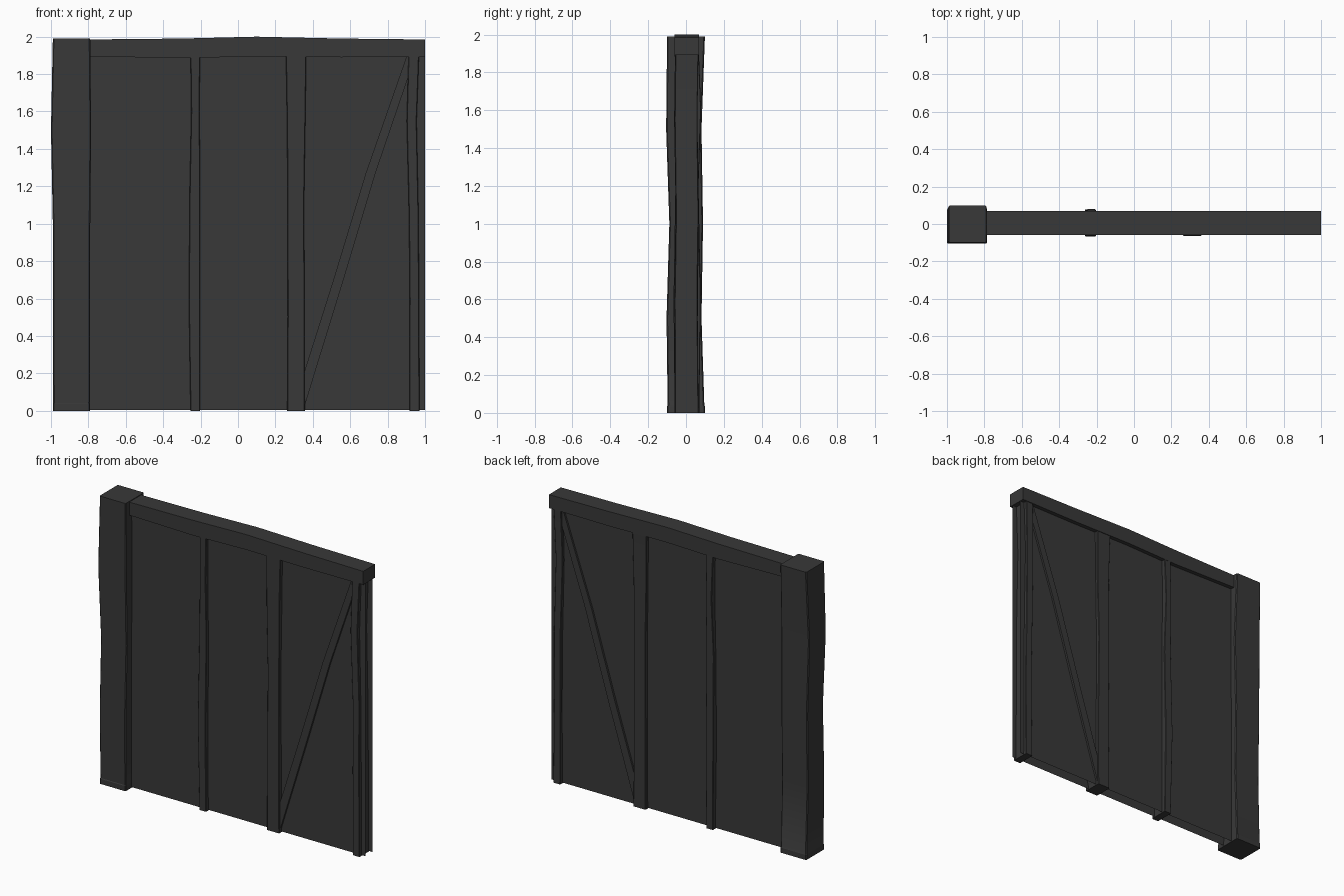
import bpy, bmesh, math

dark = bpy.data.materials.new("dark_wood")
dark.diffuse_color = (0.04, 0.04, 0.04, 1.0)


def finish(name, bm):
    """Turn a bmesh into a dark, smooth-shaded object with crisp edges."""
    mesh = bpy.data.meshes.new(name)
    bm.to_mesh(mesh)
    bm.free()
    mesh.materials.append(dark)
    mesh.shade_smooth()
    mesh.set_sharp_from_angle(angle=math.radians(30))
    obj = bpy.data.objects.new(name, mesh)
    bpy.context.collection.objects.link(obj)
    return obj


def timber(name, rings, axis='Z', c=0.0):
    """Loft a hewn timber, long edges chamfered by c. Ring: (pos, a0, a1, y0, y1)."""
    bm = bmesh.new()
    loops = []
    for t, a0, a1, y0, y1 in rings:
        if c:
            sec = [(a0 + c, y0), (a1 - c, y0), (a1, y0 + c), (a1, y1 - c),
                   (a1 - c, y1), (a0 + c, y1), (a0, y1 - c), (a0, y0 + c)]
        else:
            sec = [(a0, y0), (a1, y0), (a1, y1), (a0, y1)]
        loops.append([bm.verts.new((a, y, t) if axis == 'Z' else (t, y, a))
                      for a, y in sec])
    n = len(loops[0])
    for lo, hi in zip(loops, loops[1:]):
        for i in range(n):
            j = (i + 1) % n
            bm.faces.new((lo[i], lo[j], hi[j], hi[i]))
    bm.faces.new(loops[0][::-1])
    bm.faces.new(loops[-1])
    bmesh.ops.recalc_face_normals(bm, faces=bm.faces)
    return finish(name, bm)


def sheet(name, y, order):
    """Single open infill sheet; the wall is hollow at its end and foot."""
    bm = bmesh.new()
    pts = [(-0.85, 0.005), (1.0, 0.005), (1.0, 1.93), (-0.85, 1.93)][::order]
    bm.faces.new([bm.verts.new((x, y, z)) for x, z in pts])
    return finish(name, bm)


# Infill between the timbers, front and back
sheet("front_panel", -0.035, 1)
sheet("back_panel", 0.042, -1)

# Heavy corner post on a slight foot, with wandering faces
timber("corner_post", [
    (0.00, -0.99, -0.79, -0.10, 0.10),
    (0.035, -0.99, -0.79, -0.10, 0.10),
    (0.04, -0.988, -0.792, -0.097, 0.097),
    (0.50, -0.99, -0.79, -0.103, 0.082),
    (1.00, -0.99, -0.79, -0.088, 0.09),
    (1.50, -1.00, -0.785, -0.105, 0.082),
    (1.99, -0.99, -0.79, -0.10, 0.10)], c=0.006)

# Top beam
timber("top_beam", [
    (-0.80, 1.895, 1.985, -0.06, 0.07),
    (-0.30, 1.885, 1.99, -0.06, 0.07),
    (0.10, 1.895, 2.00, -0.06, 0.07),
    (0.55, 1.89, 1.99, -0.06, 0.07),
    (1.00, 1.892, 1.985, -0.06, 0.07)], axis='X')

# Upright studs
timber("narrow_stud", [
    (0.00, -0.254, -0.203, -0.06, 0.07),
    (0.60, -0.263, -0.204, -0.066, 0.078),
    (1.20, -0.258, -0.202, -0.056, 0.066),
    (1.60, -0.250, -0.206, -0.062, 0.08),
    (1.91, -0.254, -0.203, -0.058, 0.068)], c=0.003)

timber("wide_stud", [
    (0.00, 0.263, 0.357, -0.06, 0.066),
    (0.50, 0.266, 0.356, -0.062, 0.062),
    (1.10, 0.265, 0.353, -0.055, 0.068),
    (1.55, 0.262, 0.360, -0.063, 0.06),
    (1.91, 0.256, 0.365, -0.058, 0.066)], c=0.003)

timber("end_stud", [
    (0.00, 0.917, 0.970, -0.058, 0.066),
    (0.60, 0.918, 0.968, -0.06, 0.06),
    (1.05, 0.914, 0.965, -0.053, 0.066),
    (1.55, 0.902, 0.955, -0.06, 0.06),
    (1.91, 0.912, 0.968, -0.056, 0.066)], c=0.003)

# Diagonal brace, its ends housed in the studs
timber("diagonal_brace", [
    (0.02, 0.300, 0.355, -0.048, 0.055),
    (0.21, 0.355, 0.413, -0.048, 0.055),
    (0.70, 0.510, 0.564, -0.050, 0.057),
    (1.27, 0.683, 0.735, -0.048, 0.055),
    (1.90, 0.903, 0.950, -0.048, 0.055)])
